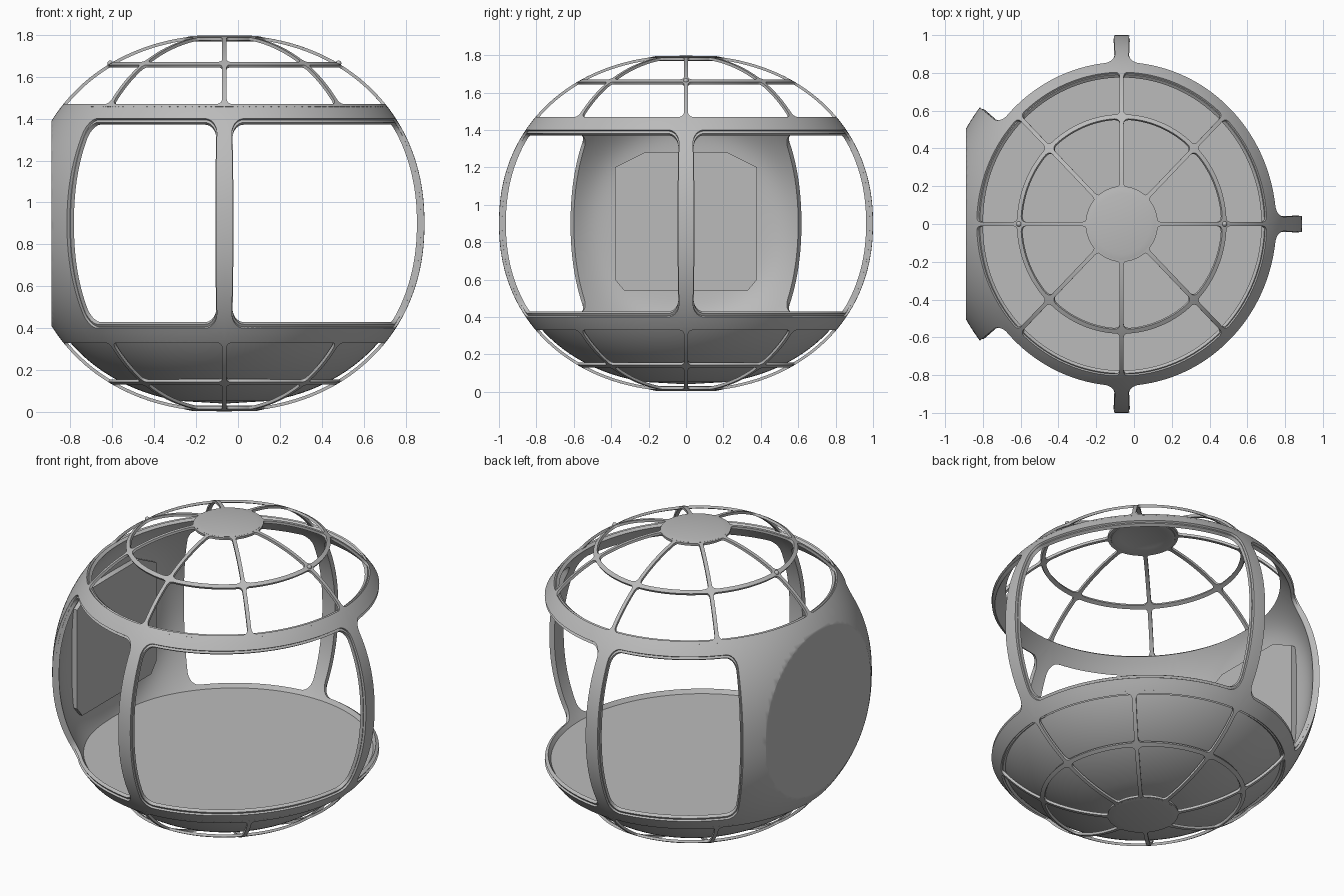
import bpy, bmesh, math
from mathutils import Vector

cube = bpy.data.objects.get("Cube")
if cube:
    bpy.data.objects.remove(cube, do_unlink=True)

CX, SX, MID = -0.065, 0.955, 0.9      # pod centre, x squash, equator height
LOW, HIGH = 0.33, 1.47                # extent of the window band
POWER = 2.15                          # roundness of the pod

grey = bpy.data.materials.new("warm grey")
grey.use_nodes = True
grey.diffuse_color = (0.5, 0.5, 0.5, 1)
grey.node_tree.nodes["Principled BSDF"].inputs["Base Color"].default_value = (0.5, 0.5, 0.5, 1)


def radius(z):
    """Radius of the rounded pod at height z."""
    return max(0, 1 - (abs(z - MID) / 0.9) ** POWER) ** (1 / POWER)


def rise(r):
    """Distance of the pod surface from the equator at radius r."""
    return 0.9 * (1 - r ** POWER) ** (1 / POWER)


def place(r, t, z):
    return Vector((CX + SX * r * math.cos(t), r * math.sin(t), z))


def finish(name, bm, thickness=0):
    """Make the object; open shells are thickened inwards."""
    bmesh.ops.recalc_face_normals(bm, faces=bm.faces)
    if thickness:
        out = sum(f.normal.dot(f.calc_center_median() - Vector((CX, 0, MID))) for f in bm.faces)
        if out < 0:
            bmesh.ops.reverse_faces(bm, faces=bm.faces)
    mesh = bpy.data.meshes.new(name)
    bm.to_mesh(mesh)
    bm.free()
    ob = bpy.data.objects.new(name, mesh)
    bpy.context.collection.objects.link(ob)
    mesh.materials.append(grey)
    bpy.ops.object.select_all(action='DESELECT')
    ob.select_set(True)
    bpy.context.view_layer.objects.active = ob
    if thickness:
        mod = ob.modifiers.new("thickness", 'SOLIDIFY')
        mod.thickness, mod.offset = thickness, -1
        bpy.ops.object.modifier_apply(modifier=mod.name)
    bpy.ops.object.shade_smooth_by_angle(angle=math.radians(35))


def lerp(a, b, u):
    return a + (b - a) * u


def ease(k, n):
    return (1 - math.cos(math.pi * k / n)) / 2


def quad(bm, pts):
    bm.faces.new([bm.verts.new(p) for p in pts])


def rounded(p, lo, hi, rad):
    """Pull a point on a rectangle's edge onto its rounded corner."""
    c = Vector([min(max(p[i], lo[i] + rad), hi[i] - rad) for i in (0, 1)])
    return c + (p - c).normalized() * rad


def pane(bm, n, frame, window, surface):
    """Frame around one window: both outlines map unit-square edge points."""
    walk = [(ease(k, n), 0) for k in range(n)] + [(1, ease(k, n)) for k in range(n)]
    walk += [(1 - u, 1 - v) for u, v in walk]
    rings = []
    for u, v in walk:
        a, b = frame(u, v), window(u, v)
        rings.append([surface(*a.lerp(b, s / 3)) for s in range(4)])
    for i, ring in enumerate(rings):
        nxt = rings[(i + 1) % len(rings)]
        for s in range(3):
            quad(bm, [ring[s], nxt[s], nxt[s + 1], ring[s + 1]])


def shell_layer(name, scale, strut, sill):
    """Band with two wide and two narrow windows and a solid side panel."""
    bm = bmesh.new()
    n, q, edge = 48, math.pi / 2, math.radians(142)
    side = edge + 0.06

    def surface(t, z):
        return place(radius(z) * scale, t, z)

    spans = [(0, q, strut, q - strut), (-q, 0, strut - q, -strut),
             (q, side, q + strut, edge - strut + 0.04),
             (-side, -q, strut - 0.04 - edge, -q - strut)]
    for t0, t1, w0, w1 in spans:
        lo, hi = Vector((w0, LOW + sill)), Vector((w1, HIGH - sill))
        pane(bm, n,
             lambda u, v: Vector((lerp(t0, t1, u), lerp(LOW, HIGH, v))),
             lambda u, v: rounded(Vector((lerp(w0, w1, u), lerp(lo.y, hi.y, v))), lo, hi, 0.07),
             surface)
    for i in range(n):
        ta, tb = (lerp(side, 2 * math.pi - side, k / n) for k in (i, i + 1))
        for k in range(n):
            za, zb = (lerp(LOW, HIGH, ease(j, n)) for j in (k, k + 1))
            quad(bm, [surface(ta, za), surface(tb, za), surface(tb, zb), surface(ta, zb)])
    bmesh.ops.remove_doubles(bm, verts=bm.verts, dist=0.0004)
    return bm


# Outer frame: panel side sliced flat
FLAT = -0.89
bm = shell_layer("outer_frame", 1.0, 0.042, 0.07)
bmesh.ops.bisect_plane(bm, geom=bm.verts[:] + bm.edges[:] + bm.faces[:],
                       plane_co=(FLAT, 0, 0), plane_no=(1, 0, 0))
for v in bm.verts:
    v.co.x = max(v.co.x, FLAT)
finish("outer_frame", bm, 0.02)

# Inner lip: panel side eased softly towards the flat
bm = shell_layer("inner_frame", 0.984, 0.046, 0.088)
for v in bm.verts:
    if v.co.x < -0.5:
        v.co.x = FLAT + 0.015 + 0.03 * math.log(1 + math.exp((v.co.x - FLAT - 0.015) / 0.03))
finish("inner_frame", bm, 0.02)


def lathe(name, profile, steps=96):
    """Profile of (radius, height) turned about the pod axis."""
    bm = bmesh.new()
    for i in range(steps):
        a, b = (2 * math.pi * k / steps for k in (i, i + 1))
        for (r0, z0), (r1, z1) in zip(profile, profile[1:]):
            quad(bm, [place(r0, a, z0), place(r0, b, z0), place(r1, b, z1), place(r1, a, z1)])
    bmesh.ops.remove_doubles(bm, verts=bm.verts, dist=0.0001)
    bmesh.ops.dissolve_degenerate(bm, edges=bm.edges, dist=0.0001)
    finish(name, bm)


# Domed cages of thin flat bars with filleted joints, and end caps
BAR, EIGHTH = 0.011, math.pi / 8
for label, sign in (("upper", 1), ("lower", -1)):
    bm = bmesh.new()
    for i in range(8):
        mid_t = (2 * i + 1) * EIGHTH
        for r0, r1, inner_gap in ((0.17, 0.57, 0.03), (0.57, 0.815, BAR)):
            rm = (r0 + r1) / 2
            wide = EIGHTH * rm - BAR
            lo, hi = Vector((-wide, r0 + inner_gap)), Vector((wide, r1 - BAR))

            def window(u, v):
                p = rounded(Vector((lerp(-wide, wide, u), lerp(lo.y, hi.y, v))), lo, hi, 0.022)
                return Vector((mid_t + p.x / wide * (EIGHTH - BAR / p.y), p.y))

            pane(bm, 24,
                 lambda u, v: Vector((mid_t + lerp(-EIGHTH, EIGHTH, u), lerp(r0, r1, v))),
                 window,
                 lambda t, r: place(r, t, MID + sign * rise(r)))
    bmesh.ops.remove_doubles(bm, verts=bm.verts, dist=0.0002)
    finish(f"{label}_cage", bm, 0.015)
    cap = [(0, 0.897), (0.16, 0.895), (0.19, 0.889), (0.18, 0.87),
           (0.165, 0.868), (0.13, 0.88), (0, 0.886)]
    lathe(f"{label}_cap", [(r, MID + sign * d) for r, d in cap])

# Small knobs on the upper ring
for label, t in (("left", 0), ("right", math.pi)):
    bm = bmesh.new()
    bmesh.ops.create_uvsphere(bm, u_segments=12, v_segments=8, radius=0.014)
    bmesh.ops.translate(bm, verts=bm.verts, vec=place(0.57, t, MID + rise(0.57)))
    finish(f"{label}_knob", bm)

# Floor with a solid bowl below
heights = [lerp(0.36, 0.02, k / 24) for k in range(25)]
bowl = [(radius(z) * 0.96, z + 0.035 * (1 - z / 0.36)) for z in heights]
lathe("floor_bowl", [(0, 0.405), (0.84, 0.405)] + bowl + [(0, 0.04)])

# Chamfered plate on the inside of the solid panel
bm = bmesh.new()
half = [(0.33, 0.54), (0.38, 0.6), (0.38, 1.2), (0.22, 1.28)]
outline = half + [(-y, z) for y, z in reversed(half)]
face = bm.faces.new([bm.verts.new((-0.86, y, z)) for y, z in outline])
out = bmesh.ops.extrude_face_region(bm, geom=[face])
for v in out["geom"]:
    if isinstance(v, bmesh.types.BMVert):
        v.co.x += 0.045
finish("wall_plate", bm)
